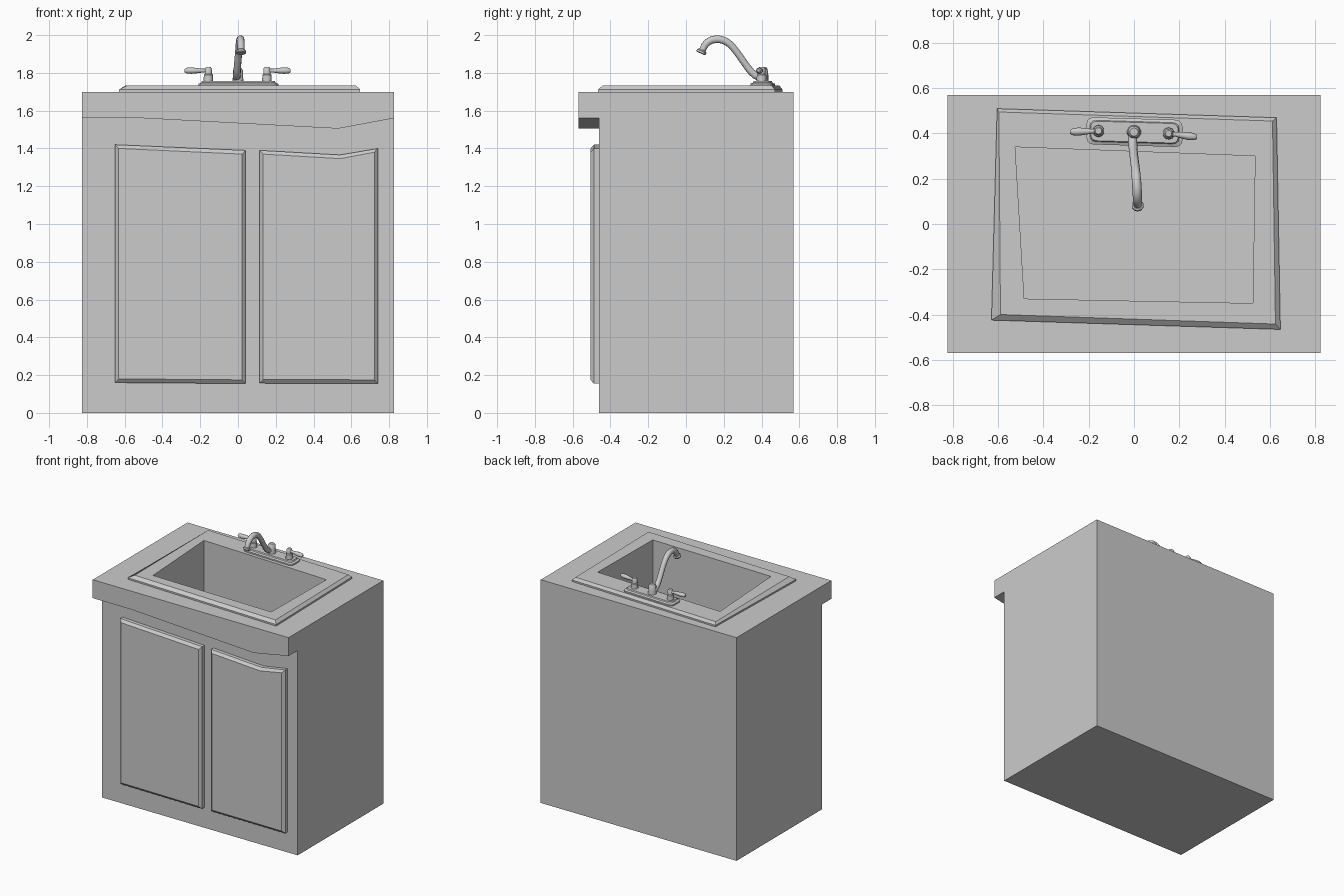
import bpy, bmesh, math
from mathutils import Vector

if "Cube" in bpy.data.objects:
    bpy.data.objects.remove(bpy.data.objects["Cube"])


def loft(name, rings, cap=True, closed=False, smooth=0):
    """Skin a list of equal-length 3D rings into a mesh object."""
    bm = bmesh.new()
    loops = [[bm.verts.new(p) for p in r] for r in rings]
    pairs = list(zip(loops, loops[1:]))
    if closed:
        pairs.append((loops[-1], loops[0]))
    n = len(rings[0])
    for a, b in pairs:
        for i in range(n):
            j = (i + 1) % n
            bm.faces.new((a[i], a[j], b[j], b[i]))
    if cap and not closed:
        bm.faces.new(loops[0])
        bm.faces.new(loops[-1])
    bmesh.ops.recalc_face_normals(bm, faces=bm.faces)
    me = bpy.data.meshes.new(name)
    bm.to_mesh(me)
    bm.free()
    ob = bpy.data.objects.new(name, me)
    bpy.context.collection.objects.link(ob)
    if smooth:
        shade(ob, smooth)
    return ob


def shade(ob, angle=40):
    bpy.ops.object.select_all(action='DESELECT')
    ob.select_set(True)
    bpy.context.view_layer.objects.active = ob
    bpy.ops.object.shade_smooth_by_angle(angle=math.radians(angle))


def at_z(pts, z):
    return [(x, y, z) for x, y in pts]


def at_y(pts, y):
    return [(x, y, z) for x, z in pts]


def boolean(ob, tool, op):
    mod = ob.modifiers.new(op, 'BOOLEAN')
    mod.operation, mod.solver, mod.object = op, 'EXACT', tool
    bpy.context.view_layer.objects.active = ob
    bpy.ops.object.modifier_apply(modifier=mod.name)
    bpy.data.objects.remove(tool)


def circle(cx, cy, r, z, n=10):
    return [(cx + r * math.cos(2 * math.pi * (i + .5) / n),
             cy + r * math.sin(2 * math.pi * (i + .5) / n), z) for i in range(n)]


def turned(name, cx, cy, profile, n=10):
    return loft(name, [circle(cx, cy, r, z, n) for r, z in profile], smooth=40)


# Cabinet with the crooked counter lip and the basin hole
W, BACK, TOP = 0.825, 0.57, 1.70
plan = [(-W, -0.46), (W, -0.46), (W, BACK), (-W, BACK)]
cabinet = loft("cabinet", [at_z(plan, 0), at_z(plan, TOP)])
lip_outline = [(-W, TOP), (-W, 1.56), (-0.5, 1.56), (0.53, 1.505), (W, 1.56), (W, TOP)]
lip = loft("counter_lip", [at_y(lip_outline, -0.57), at_y(lip_outline, -0.46)])
boolean(cabinet, lip, 'UNION')
opening = [(-0.525, 0.34), (0.535, 0.30), (0.525, -0.35), (-0.485, -0.33)]
hole = loft("basin_cutter", [at_z(opening, 1.2), at_z(opening, 1.9)])
hole.hide_render = True
boolean(cabinet, hole, 'DIFFERENCE')

# Sink rim
outer = [(-0.605, 0.51), (0.63, 0.47), (0.647, -0.466), (-0.63, -0.425)]
inner = [(-0.597, 0.495), (0.612, 0.455), (0.625, -0.442), (-0.59, -0.40)]
loft("sink_rim", [at_z(outer, TOP), at_z(outer, 1.712), at_z(inner, 1.732),
                  at_z(opening, 1.732), at_z(opening, TOP)], closed=True)


# Doors with chamfered edges
def door(name, outline):
    cx = sum(p[0] for p in outline) / len(outline)
    inset = []
    for x, z in outline:
        dx = 0 if abs(x - cx) < 0.2 else math.copysign(0.018, cx - x)
        inset.append((x + dx, z + (0.02 if z < 0.8 else -0.02)))
    loft(name, [at_y(outline, -0.455), at_y(outline, -0.488), at_y(inset, -0.505)])


door("left_door", [(-0.65, 0.16), (0.04, 0.155), (0.04, 1.39), (-0.65, 1.42)])
door("right_door", [(0.115, 0.157), (0.74, 0.155), (0.74, 1.40), (0.54, 1.366), (0.115, 1.39)])


# Faucet base plate: rounded rectangle, slightly turned
def plate_ring(hx, hy, r, z):
    pts = []
    for k, (sx, sy) in enumerate([(1, 1), (-1, 1), (-1, -1), (1, -1)]):
        for s in range(4):
            a = math.radians(90 * k + 30 * s)
            x = sx * (hx - r) + r * math.cos(a)
            y = sy * (hy - r) + r * math.sin(a)
            pts.append((0.002 + x, 0.406 + y - 0.03 * x, z))
    return pts


loft("faucet_plate", [plate_ring(0.212, 0.06, 0.03, 1.728), plate_ring(0.212, 0.06, 0.03, 1.742),
                      plate_ring(0.197, 0.047, 0.025, 1.748), plate_ring(0.193, 0.043, 0.025, 1.756)])

# Handle posts and paddle levers
for side, sign, px, py, drop in (("left", -1, -0.157, 0.411, -0.004), ("right", 1, 0.153, 0.400, -0.016)):
    turned(side + "_handle_post", px, py,
           [(0.027, 1.75), (0.025, 1.79), (0.020, 1.795), (0.020, 1.822), (0.014, 1.83)])
    rings = []
    for d, hw, hz in ((0.0, 0.012, 0.012), (0.03, 0.010, 0.010), (0.06, 0.015, 0.014),
                      (0.09, 0.018, 0.017), (0.115, 0.015, 0.015), (0.125, 0.008, 0.009)):
        rings.append([(px + sign * d, py + drop * d / 0.125 + hw * math.cos(a), 1.812 + hz * math.sin(a))
                      for a in (2 * math.pi * i / 8 for i in range(8))])
    loft(side + "_handle_lever", rings, smooth=50)

# Spout base
turned("spout_base", 0, 0.406, [(0.032, 1.75), (0.028, 1.775), (0.028, 1.812), (0.018, 1.826)], 12)

# Spout: swept tube with a tapering radius
path = [(-0.008, 0.405, 1.772, 0.020), (-0.006, 0.365, 1.788, 0.020), (-0.002, 0.315, 1.845, 0.019),
        (0.004, 0.265, 1.915, 0.019), (0.009, 0.215, 1.964, 0.020), (0.013, 0.160, 1.978, 0.021),
        (0.015, 0.112, 1.960, 0.020), (0.016, 0.084, 1.916, 0.018)]
curve = bpy.data.curves.new("spout", 'CURVE')
curve.dimensions = '3D'
curve.bevel_depth, curve.bevel_resolution, curve.resolution_u = 1.0, 3, 3
curve.use_fill_caps = True
spline = curve.splines.new('BEZIER')
spline.bezier_points.add(len(path) - 1)
for bp, (x, y, z, r) in zip(spline.bezier_points, path):
    bp.co, bp.radius = (x, y, z), r
    bp.handle_left_type = bp.handle_right_type = 'AUTO'
spout = bpy.data.objects.new("spout", curve)
bpy.context.collection.objects.link(spout)
bpy.ops.object.select_all(action='DESELECT')
spout.select_set(True)
bpy.context.view_layer.objects.active = spout
bpy.ops.object.convert(target='MESH')
shade(bpy.context.view_layer.objects.active, 50)

# Nozzle collar at the spout tip
tip = turned("spout_nozzle", 0, 0, [(0.020, 0.010), (0.027, 0.004), (0.027, -0.006), (0.022, -0.010)])
tip.location = Vector((0.016, 0.082, 1.912))
tip.rotation_euler.x = math.radians(-24)
